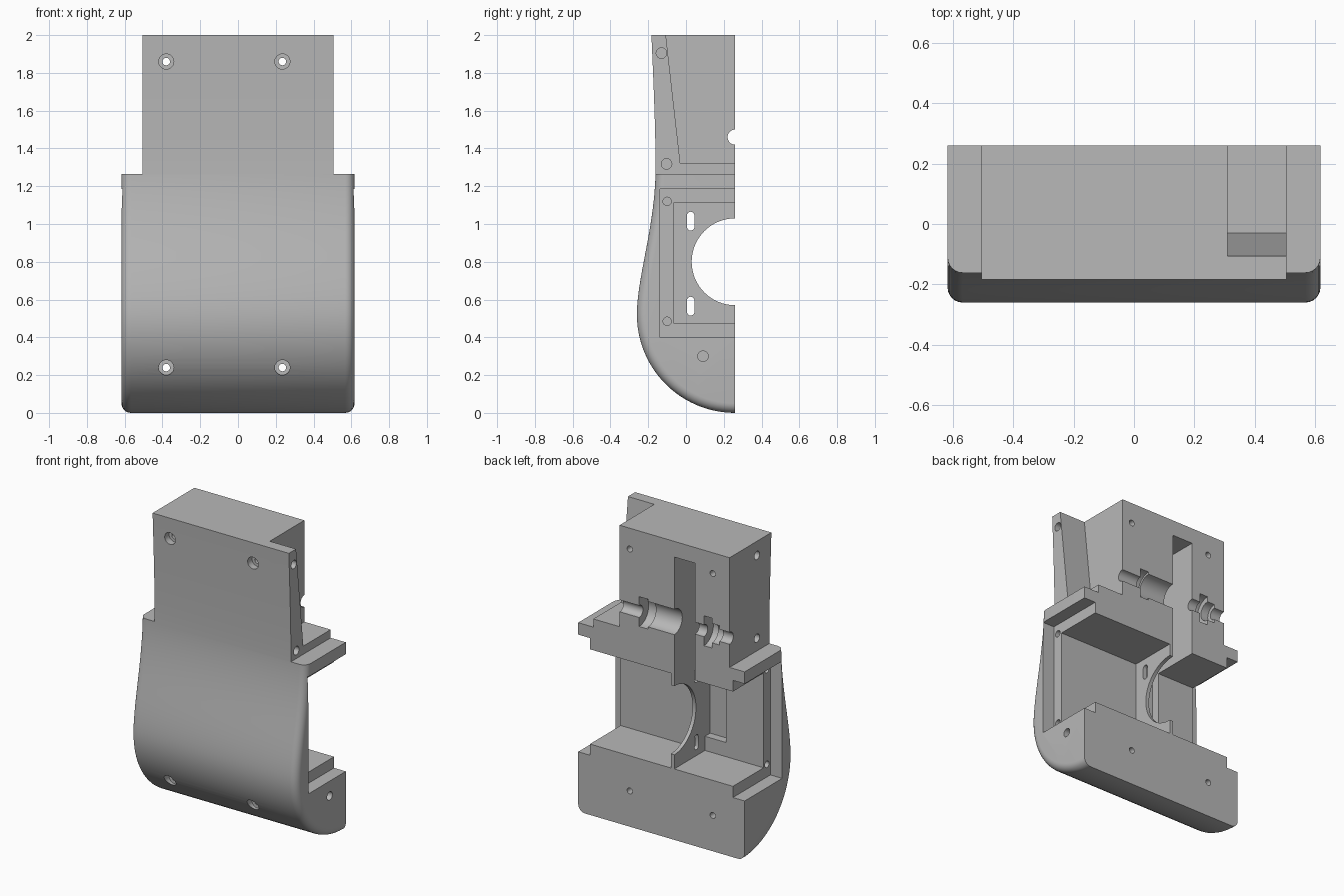
import bpy, bmesh, math
from mathutils import Vector, Matrix
from mathutils.geometry import interpolate_bezier

cube = bpy.data.objects.get("Cube")
if cube:
    bpy.data.objects.remove(cube, do_unlink=True)

HALF_W, NECK_W, BACK, TOP, SHOULDER = 0.617, 0.505, 0.26, 2.0, 1.265
FILLET = 0.05

grey = bpy.data.materials.new("plain grey")
grey.use_nodes = True
colour = (0.48, 0.48, 0.48, 1)
grey.diffuse_color = colour
grey.node_tree.nodes["Principled BSDF"].inputs["Base Color"].default_value = colour


def make_object(name, bm):
    bmesh.ops.recalc_face_normals(bm, faces=bm.faces[:])
    mesh = bpy.data.meshes.new(name)
    bm.to_mesh(mesh)
    bm.free()
    mesh.materials.append(grey)
    obj = bpy.data.objects.new(name, mesh)
    bpy.context.collection.objects.link(obj)
    return obj


def loft(name, rings):
    """Solid through matching closed rings of points."""
    bm = bmesh.new()
    loops = [[bm.verts.new(p) for p in ring] for ring in rings]
    n = len(loops[0])
    for a, b in zip(loops, loops[1:]):
        for i in range(n):
            j = (i + 1) % n
            bm.faces.new((a[i], a[j], b[j], b[i]))
    bm.faces.new(loops[0])
    bm.faces.new(loops[-1])
    return make_object(name, bm)


# Front outline in (y, z): round chin, swelling belly, slim neck
radius = 0.52
curve = [Vector((BACK - radius * math.sin(a), radius - radius * math.cos(a)))
         for a in (math.pi / 2 * i / 24 for i in range(24))]
curve += interpolate_bezier(Vector((-0.26, 0.52)), Vector((-0.26, 0.72)),
                            Vector((-0.16, 1.0)), Vector((-0.161, 1.3)), 20)[:-1]
curve += interpolate_bezier(Vector((-0.161, 1.3)), Vector((-0.161, 1.5)),
                            Vector((-0.172, 1.75)), Vector((-0.183, TOP)), 12)


def outline(x, inset):
    ring = []
    for i, p in enumerate(curve):
        t = curve[min(i + 1, len(curve) - 1)] - curve[max(i - 1, 0)]
        inward = Vector((t.y, -t.x)).normalized()
        if i == 0:
            inward = Vector((0, 1))
        elif i == len(curve) - 1:
            inward = Vector((1, 0))
        q = p + inward * inset
        ring.append((x, q.x, q.y))
    return ring + [(x, BACK, TOP)]


# Shell body with rounded front side edges
steps = [math.pi / 2 * i / 6 for i in range(7)]
side = [(HALF_W - FILLET * (1 - math.sin(a)), FILLET * (1 - math.cos(a))) for a in steps]
stations = [(-x, d) for x, d in reversed(side)] + side
shell = loft("half_shell_housing", [outline(x, d) for x, d in stations])


# Cutting helpers
def cut(cutter):
    cutter.hide_render = True
    mod = shell.modifiers.new("cut", 'BOOLEAN')
    mod.operation = 'DIFFERENCE'
    mod.solver = 'EXACT'
    mod.object = cutter
    bpy.context.view_layer.objects.active = shell
    bpy.ops.object.modifier_apply(modifier=mod.name)
    mesh = cutter.data
    bpy.data.objects.remove(cutter, do_unlink=True)
    bpy.data.meshes.remove(mesh)


def prism(x0, x1, points):
    cut(loft("prism_cutter", [[(x, y, z) for y, z in points] for x in (x0, x1)]))


def box(x0, x1, y0, y1, z0, z1):
    prism(x0, x1, [(y0, z0), (y1, z0), (y1, z1), (y0, z1)])


def drill(axis, start, end, u, v, r, sides=24):
    """Cylinder along x at (y, z) or along y at (x, z)."""
    bm = bmesh.new()
    bmesh.ops.create_cone(bm, cap_ends=True, segments=sides, radius1=r, radius2=r,
                          depth=end - start)
    mid = (start + end) / 2
    if axis == 'X':
        m = Matrix.Translation((mid, u, v)) @ Matrix.Rotation(math.pi / 2, 4, 'Y')
    else:
        m = Matrix.Translation((u, mid, v)) @ Matrix.Rotation(math.pi / 2, 4, 'X')
    bmesh.ops.transform(bm, matrix=m, verts=bm.verts[:])
    cut(make_object("drill_cutter", bm))


OUT = 0.5  # cutters run past the back

# Neck: trim both sides above the shoulders
box(NECK_W, 1, -1, 1, SHOULDER, 3)
box(-1, -NECK_W, -1, 1, SHOULDER, 3)

# Corner pocket with a sloping flap
prism(0.31, 1, [(-0.03, 1.32), (OUT, 1.32), (OUT, 2.1), (-0.118, 2.1)])

# Main cavity on both sides of a thin middle wall
WALL_L, WALL_R = -0.07, -0.095
box(WALL_L, 1, -0.065, OUT, 0.475, 1.11)
box(-1, WALL_R, -0.065, OUT, 0.475, 1.11)

# Shallow stepped side recesses
for s in (-1, 1):
    a, b = sorted((s * 0.53, s * 1.0))
    box(a, b, -0.137, OUT, 0.4, 1.185)

# Tall narrow slot
box(-0.25, WALL_R, -0.12, OUT, 0.57, 1.895)

# Half-round opening and pill slots in the middle wall
drill('X', -0.2, 0.0, BACK, 0.8, 0.23, 64)
for z in (0.565, 1.015):
    pill = []
    for i in range(18):
        a = 2 * math.pi * (i + 0.5) / 18
        lift = 0.03 if math.sin(a) > 0 else -0.03
        pill.append((0.025 + 0.02 * math.cos(a), z + lift + 0.02 * math.sin(a)))
    prism(-0.2, 0.0, pill)

# Shaft channel with bearing seats
AXLE = 1.46
drill('X', -0.7, 0.7, BACK, AXLE, 0.04, 32)
for x0, x1, r in ((0.1, 0.165, 0.1), (-0.1, 0.11, 0.085),
                  (-0.375, -0.315, 0.1), (-0.43, -0.37, 0.065)):
    drill('X', x0, x1, BACK, AXLE, r, 40)

# Counterbored screw holes from front to back
for x in (-0.38, 0.235):
    for z in (0.24, 1.86):
        drill('Y', -0.5, OUT, x, z, 0.02)
        drill('Y', -0.5, -0.13, x, z, 0.04)

# Blind screw holes in the sides
for s in (-1, 1):
    a, b = sorted((s * 0.42, s * 0.6))
    for z in (0.485, 1.12):
        drill('X', a, b, -0.1, z, 0.022)
drill('X', 0.4, 0.6, -0.13, 1.905, 0.028)
drill('X', 0.4, 0.7, -0.103, 1.318, 0.028)
drill('X', 0.5, 0.7, 0.09, 0.3, 0.028)
for z in (1.905, 1.35):
    drill('X', -0.6, -0.4, -0.03, z, 0.028)

# Smooth curves, crisp edges
bpy.ops.object.select_all(action='DESELECT')
shell.select_set(True)
bpy.context.view_layer.objects.active = shell
bpy.ops.object.shade_smooth_by_angle(angle=math.radians(25))
